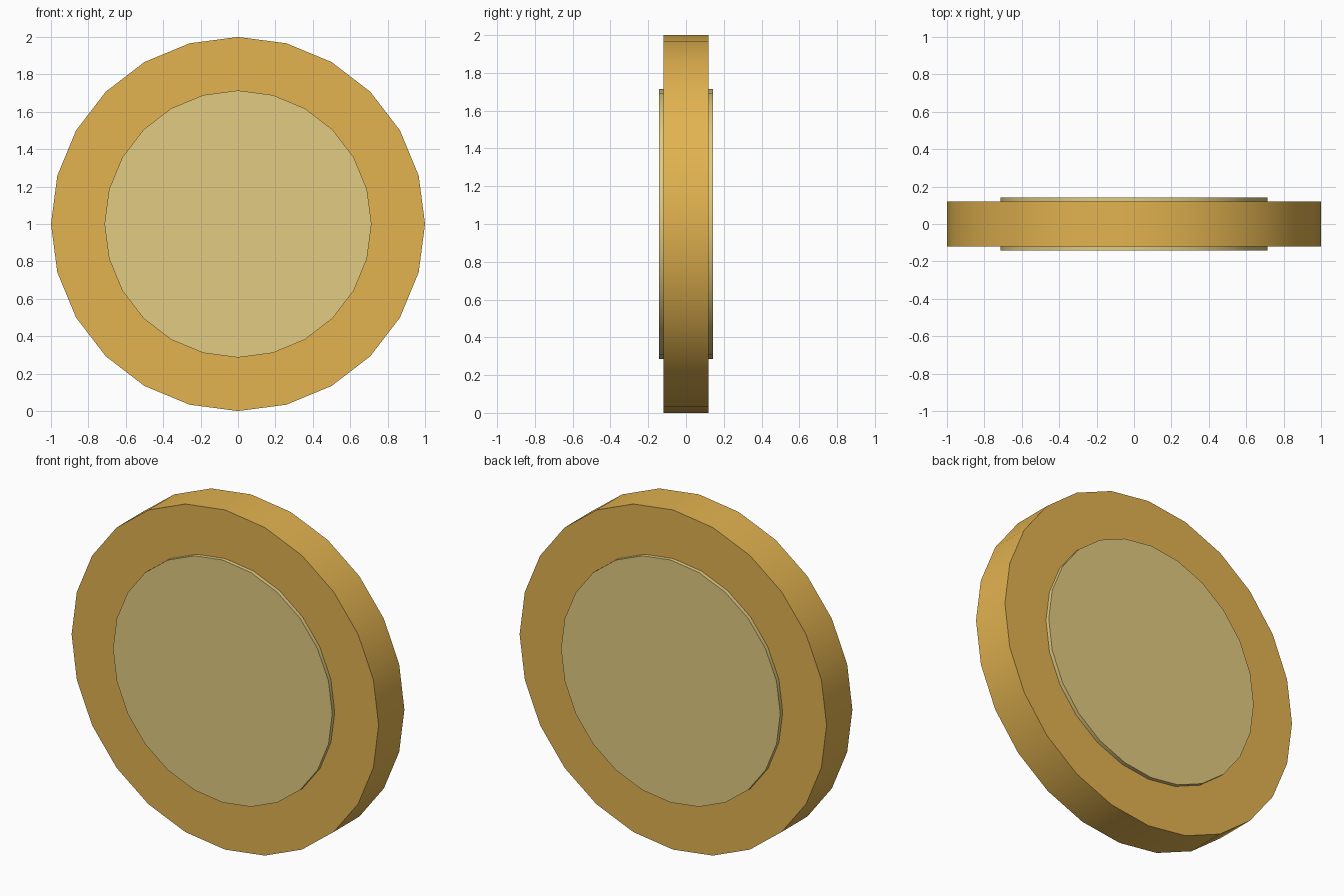
import bpy, math

if "Cube" in bpy.data.objects:
    bpy.data.objects.remove(bpy.data.objects["Cube"])


def disc(name, radius, thickness, color):
    # 24-sided upright disc facing -y, with a smooth rim and sharp edges
    bpy.ops.mesh.primitive_cylinder_add(vertices=24, radius=radius, depth=thickness,
                                        location=(0, 0, 1), rotation=(math.pi / 2, 0, 0))
    ob = bpy.context.object
    ob.name = name
    bpy.ops.object.transform_apply(location=False, rotation=True, scale=True)
    bpy.ops.object.shade_smooth_by_angle(angle=math.radians(30))
    mat = bpy.data.materials.new(name + "_gold")
    mat.diffuse_color = (*color, 1)
    mat.use_nodes = True
    mat.node_tree.nodes["Principled BSDF"].inputs["Base Color"].default_value = mat.diffuse_color
    ob.data.materials.append(mat)
    return ob


# Wide coin body
disc("coin_rim", 1.0, 0.24, (0.76, 0.45, 0.08))
# Paler raised face, standing proud on both sides
disc("coin_face", 0.714, 0.286, (0.76, 0.60, 0.22))
